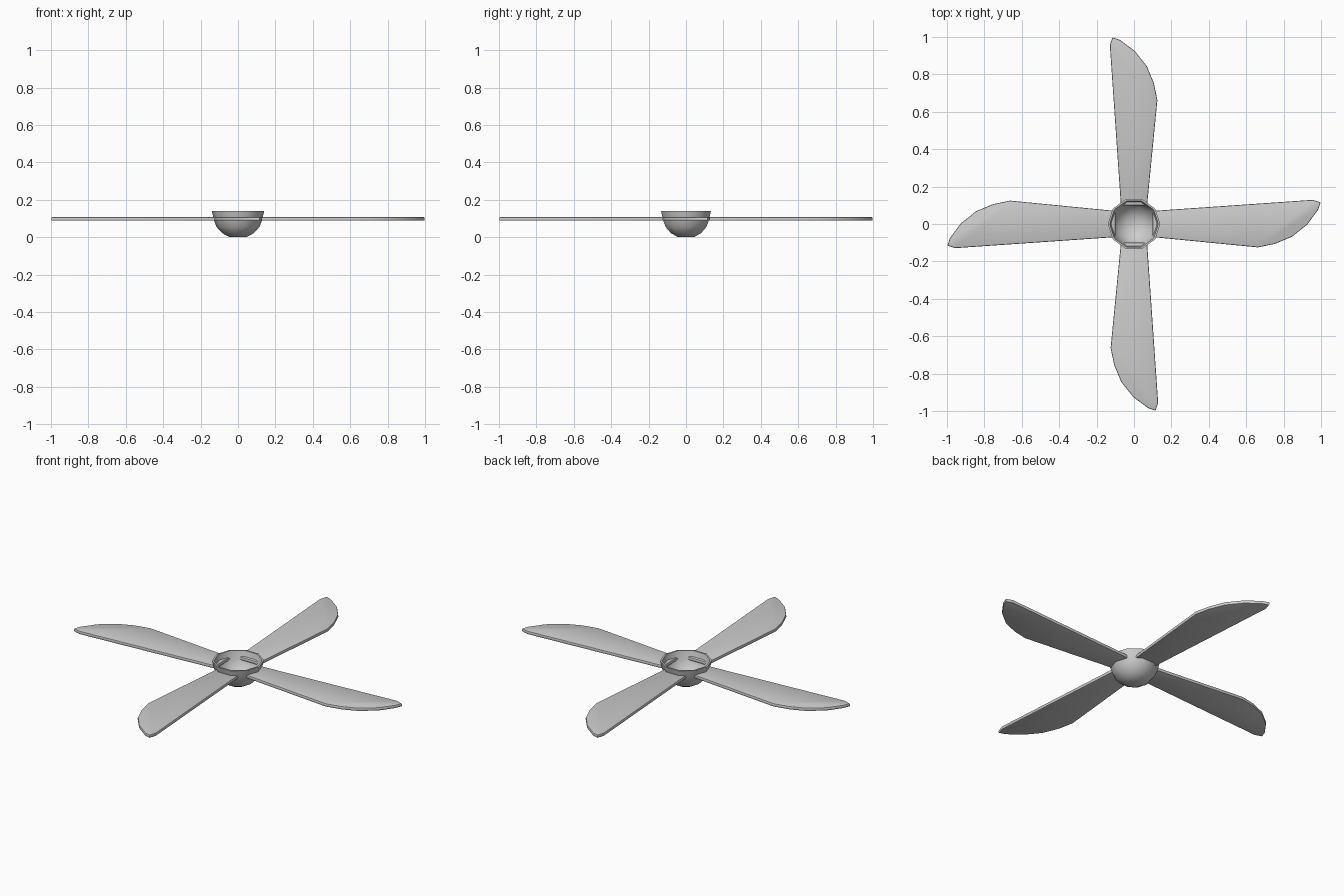
import bpy, bmesh, math
from mathutils import Matrix

if "Cube" in bpy.data.objects:
    bpy.data.objects.remove(bpy.data.objects["Cube"])


def make_object(name, bm, angle):
    bmesh.ops.recalc_face_normals(bm, faces=bm.faces)
    mesh = bpy.data.meshes.new(name)
    bm.to_mesh(mesh)
    bm.free()
    ob = bpy.data.objects.new(name, mesh)
    bpy.context.collection.objects.link(ob)
    bpy.ops.object.select_all(action='DESELECT')
    bpy.context.view_layer.objects.active = ob
    ob.select_set(True)
    bpy.ops.object.shade_smooth_by_angle(angle=math.radians(angle))
    return ob


# Hub: thin open bowl, ten-sided, lathed from a closed (radius, z) section
SIDES = 10
outer = [(0.045, 0), (0.085, 0.022), (0.115, 0.055), (0.13, 0.095), (0.14, 0.14)]
inner = [(0.13, 0.14), (0.12, 0.095), (0.106, 0.06), (0.078, 0.031), (0.042, 0.01)]
bm = bmesh.new()
rings = []
for r, z in outer + inner:
    rings.append([bm.verts.new((r * math.cos(math.tau * i / SIDES),
                                r * math.sin(math.tau * i / SIDES), z))
                  for i in range(SIDES)])
for a, b in zip(rings, rings[1:]):
    for i in range(SIDES):
        j = (i + 1) % SIDES
        bm.faces.new((a[i], a[j], b[j], b[i]))
bm.faces.new(rings[0])
bm.faces.new(rings[-1])
make_object("hub_bowl", bm, 45)

# Blades: flat plate with a swept tip and softened rims, four around the hub
outline = [(0.1, -0.07), (0.663, -0.125), (0.754, -0.106), (0.845, -0.068),
           (0.927, -0.002), (0.985, 0.077), (0.998, 0.115), (0.955, 0.129),
           (0.1, 0.07)]
Z_LOW, Z_HIGH = 0.088, 0.108
for k in range(4):
    bm = bmesh.new()
    face = bm.faces.new([bm.verts.new((x, y, Z_LOW)) for x, y in outline])
    ext = bmesh.ops.extrude_face_region(bm, geom=[face])
    top = [v for v in ext['geom'] if isinstance(v, bmesh.types.BMVert)]
    bmesh.ops.translate(bm, verts=top, vec=(0, 0, Z_HIGH - Z_LOW))
    rims = [e for e in bm.edges if abs(e.verts[0].co.z - e.verts[1].co.z) < 1e-5]
    bmesh.ops.bevel(bm, geom=rims, offset=0.006, segments=2, profile=0.5,
                    affect='EDGES')
    bmesh.ops.rotate(bm, verts=bm.verts, cent=(0, 0, 0),
                     matrix=Matrix.Rotation(k * math.pi / 2, 3, 'Z'))
    make_object(f"blade_{k + 1}", bm, 30)
